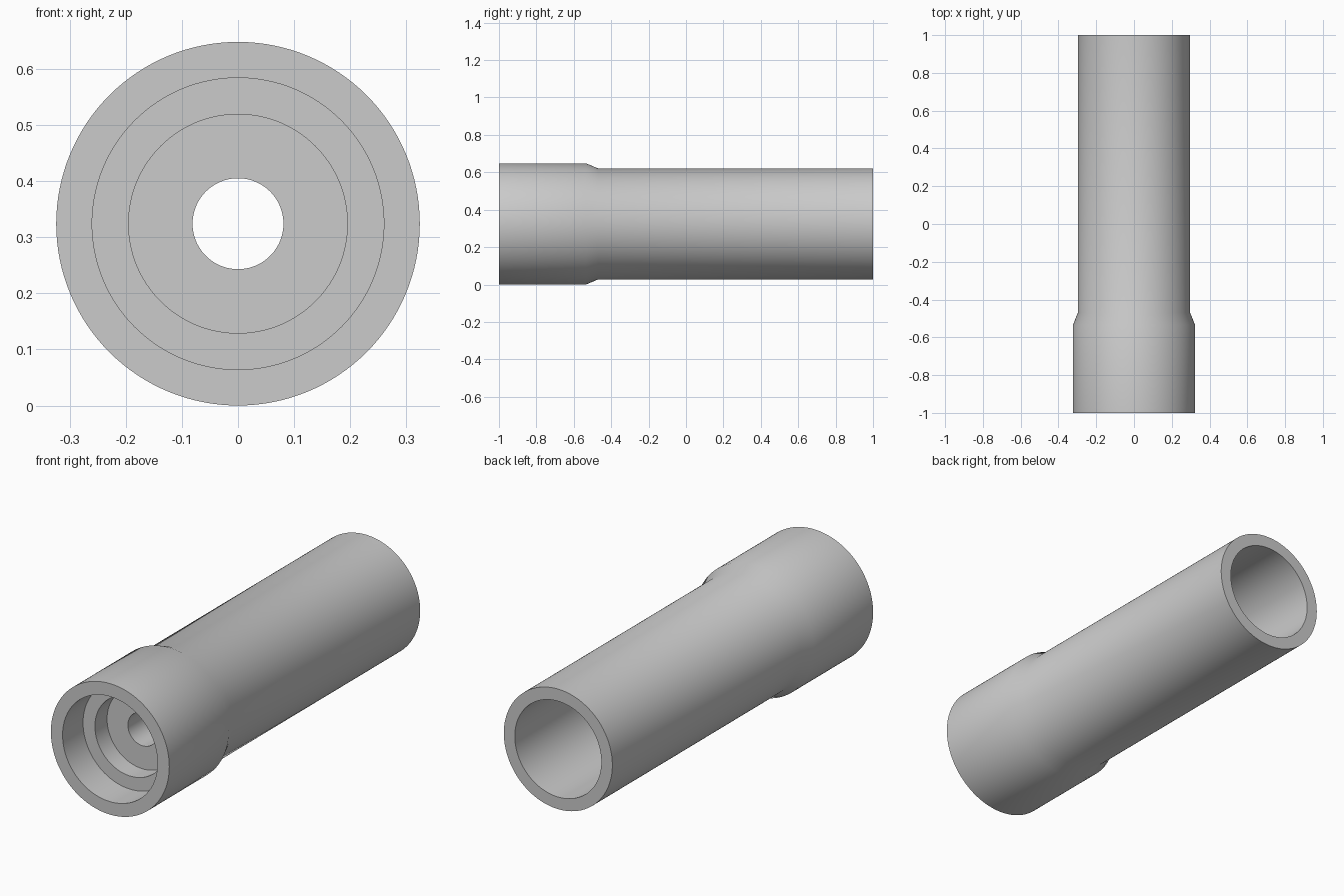
import bpy, bmesh, math
from mathutils import Vector, Matrix

cube = bpy.data.objects.get("Cube")
if cube:
    bpy.data.objects.remove(cube, do_unlink=True)

COLLAR_R = 0.324
SEGMENTS = 128

# Plain grey material
grey = bpy.data.materials.new("plain_grey")
grey.use_nodes = True
colour = (0.6, 0.6, 0.6, 1)
grey.diffuse_color = colour
grey.node_tree.nodes["Principled BSDF"].inputs["Base Color"].default_value = colour

# Closed wall section as (radius, y): outside, rear bore, through hole, stepped front socket
section = [
    (COLLAR_R, -1), (COLLAR_R, -0.535), (0.297, -0.47), (0.297, 1),
    (0.237, 1), (0.237, -0.53), (0.081, -0.53),
    (0.081, -0.745), (0.195, -0.745), (0.195, -0.84),
    (0.26, -0.84), (0.26, -1),
]


def lathe(name, points, material):
    """Turn a closed section around the y axis."""
    bm = bmesh.new()
    verts = [bm.verts.new((r, y, 0)) for r, y in points]
    edges = [bm.edges.new((verts[i - 1], verts[i])) for i in range(len(verts))]
    bmesh.ops.spin(bm, geom=verts + edges, cent=(0, 0, 0), axis=(0, 1, 0),
                   angle=math.tau, steps=SEGMENTS, use_merge=True)
    bmesh.ops.remove_doubles(bm, verts=bm.verts, dist=0.0001)
    bmesh.ops.recalc_face_normals(bm, faces=bm.faces)
    mesh = bpy.data.meshes.new(name)
    bm.to_mesh(mesh)
    bm.free()
    mesh.materials.append(material)
    obj = bpy.data.objects.new(name, mesh)
    bpy.context.collection.objects.link(obj)
    return obj


# Collared tube lying along y
tube = lathe("collared_tube", section, grey)
tube.location.z = COLLAR_R

bpy.ops.object.select_all(action="DESELECT")
tube.select_set(True)
bpy.context.view_layer.objects.active = tube
bpy.ops.object.shade_smooth_by_angle(angle=math.radians(30))
